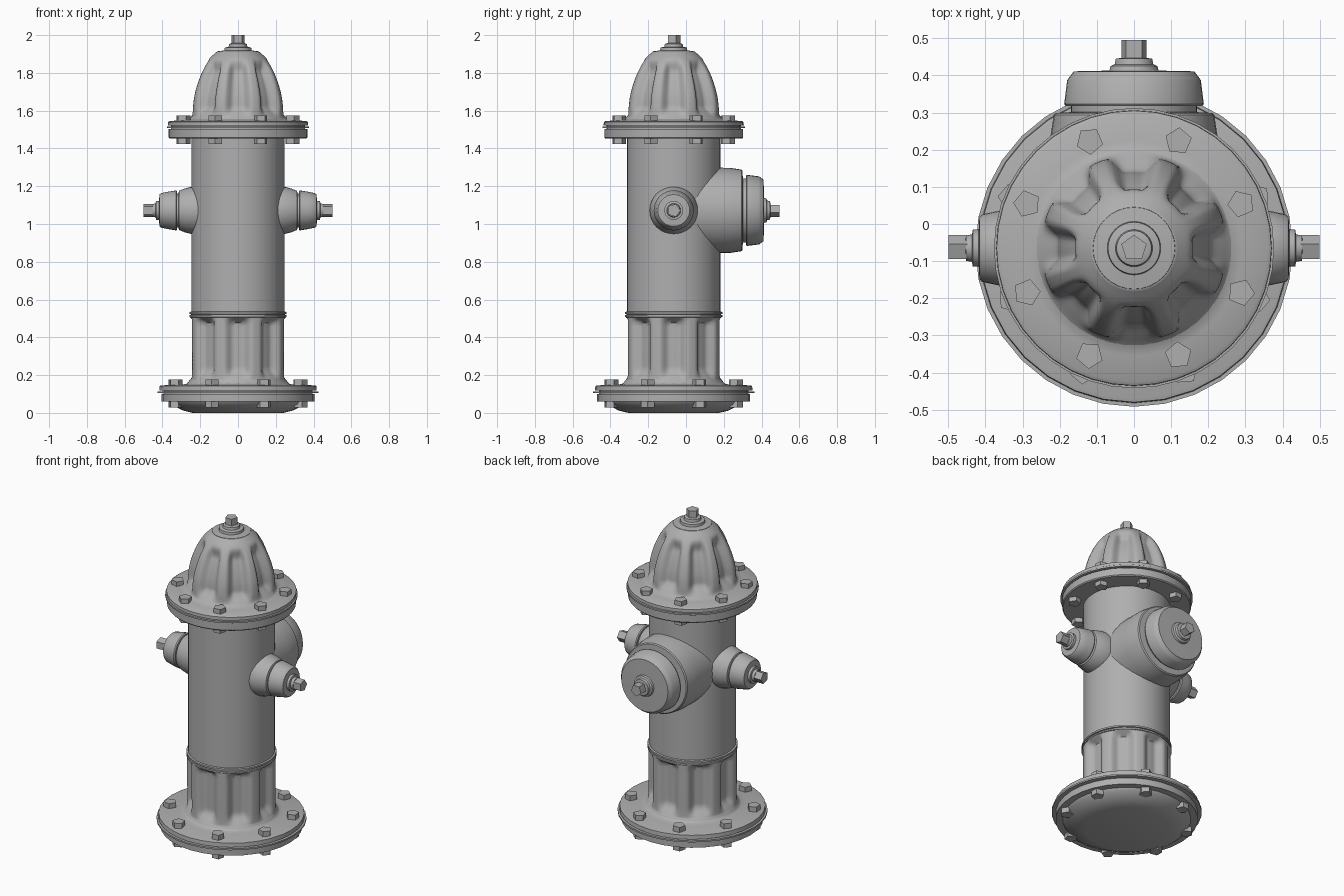
import bpy, bmesh, math
from mathutils import Matrix, Vector

if "Cube" in bpy.data.objects:
    bpy.data.objects.remove(bpy.data.objects["Cube"])

CY = -0.065   # y of the main barrel axis
NZ = 1.072    # height of the outlet axes

mat = bpy.data.materials.new("plain grey")
mat.diffuse_color = (0.43, 0.43, 0.43, 1)
mat.use_nodes = True
mat.node_tree.nodes["Principled BSDF"].inputs["Base Color"].default_value = mat.diffuse_color


def finish(bm, name, smooth=True, angle=32):
    bmesh.ops.recalc_face_normals(bm, faces=bm.faces)
    me = bpy.data.meshes.new(name)
    bm.to_mesh(me)
    bm.free()
    me.materials.append(mat)
    ob = bpy.data.objects.new(name, me)
    bpy.context.collection.objects.link(ob)
    if smooth:
        bpy.ops.object.select_all(action='DESELECT')
        ob.select_set(True)
        bpy.context.view_layer.objects.active = ob
        bpy.ops.object.shade_smooth_by_angle(angle=math.radians(angle))
    return ob


def lathe(name, prof, segs=32, mtx=None, carve=None, caps=(True, True), angle=32):
    """Revolve (radius, height) points about z; carve(angle, z) lowers the radius."""
    bm = bmesh.new()
    mtx = mtx or Matrix.Translation((0, CY, 0))
    rings = []
    for r, z in prof:
        ring = []
        for i in range(segs):
            a = 2 * math.pi * i / segs
            rr = r - (carve(a, z) if carve else 0)
            ring.append(bm.verts.new(mtx @ Vector((rr * math.cos(a), rr * math.sin(a), z))))
        rings.append(ring)
    for lo, hi in zip(rings, rings[1:]):
        for i in range(segs):
            j = (i + 1) % segs
            bm.faces.new((lo[i], lo[j], hi[j], hi[i]))
    if caps[0]:
        bm.faces.new(rings[0][::-1])
    if caps[1]:
        bm.faces.new(rings[-1])
    return finish(bm, name, angle=angle)


def smoothstep(t):
    t = max(0.0, min(1.0, t))
    return t * t * (3 - 2 * t)


def flutes(z0, z1, depth, half, fade0, fade1):
    """Eight vertical scoops with soft edges and faded ends."""
    def carve(a, z):
        d = abs((a + math.pi / 8) % (math.pi / 4) - math.pi / 8)
        side = smoothstep((half - d) / (half * 0.62))
        ends = smoothstep((z - z0) / fade0) * smoothstep((z1 - z) / fade1)
        return depth * side * ends
    return carve


def resample(pts, n):
    """Evenly subdivide a smooth profile with a Catmull-Rom spline."""
    out = []
    for k in range(len(pts) - 1):
        p = [Vector(pts[max(0, min(len(pts) - 1, k + o))]) for o in (-1, 0, 1, 2)]
        for i in range(n):
            t = i / n
            out.append(0.5 * (2 * p[1] + (p[2] - p[0]) * t
                              + (2 * p[0] - 5 * p[1] + 4 * p[2] - p[3]) * t * t
                              + (3 * p[1] - p[0] - 3 * p[2] + p[3]) * t ** 3))
    return out + [Vector(pts[-1])]


def bolt_ring(name, radius, spans):
    """Eight pentagonal bolts, heads above and nuts below a flange."""
    bm = bmesh.new()
    for k in range(8):
        a = math.radians(22.5 + 45 * k)
        for z0, z1 in spans:
            m = (Matrix.Translation((radius * math.cos(a), CY + radius * math.sin(a), (z0 + z1) / 2))
                 @ Matrix.Rotation(a, 4, 'Z'))
            bmesh.ops.create_cone(bm, cap_ends=True, segments=5, radius1=0.037,
                                  radius2=0.037, depth=z1 - z0, matrix=m)
    finish(bm, name, smooth=False)


def pentagon_nut(name, mtx, z0, z1, r=0.036):
    bm = bmesh.new()
    bmesh.ops.create_cone(bm, cap_ends=True, segments=5, radius1=r, radius2=r, depth=z1 - z0,
                          matrix=mtx @ Matrix.Translation((0, 0, (z0 + z1) / 2)))
    finish(bm, name, smooth=False)


# Base flange with bottom pan, middle gasket rim and fillet to the column
lathe("base_flange", [(0.24, 0), (0.29, 0.012), (0.355, 0.045), (0.365, 0.06), (0.405, 0.06),
                      (0.405, 0.1), (0.395, 0.1), (0.395, 0.104), (0.427, 0.104), (0.427, 0.114),
                      (0.395, 0.114), (0.395, 0.118), (0.417, 0.118), (0.415, 0.143),
                      (0.405, 0.146), (0.30, 0.148), (0.27, 0.155), (0.24, 0.17)])

# Fluted lower column
lower = resample([(0.275, 0.152), (0.26, 0.168), (0.254, 0.2), (0.254, 0.35), (0.254, 0.505)], 8)
lathe("fluted_column", lower, 128, carve=flutes(0.165, 0.508, 0.04, math.radians(17.5), 0.07, 0.035),
      angle=50)

# Band and barrel
lathe("column_band", [(0.25, 0.505), (0.257, 0.508), (0.257, 0.517), (0.25, 0.519),
                      (0.25, 0.522), (0.257, 0.524), (0.257, 0.534), (0.247, 0.537)])
lathe("barrel", [(0.247, 0.5), (0.247, 1.46)], 48)

# Upper flange
lathe("upper_flange", [(0.24, 1.452), (0.362, 1.452), (0.367, 1.458), (0.367, 1.502), (0.355, 1.502),
                       (0.355, 1.507), (0.377, 1.507), (0.377, 1.517), (0.355, 1.517),
                       (0.355, 1.521), (0.371, 1.521), (0.37, 1.54), (0.36, 1.546),
                       (0.29, 1.548), (0.262, 1.556), (0.24, 1.57)], 40)

# Fluted bonnet
dome = resample([(0.268, 1.55), (0.253, 1.57), (0.25, 1.62), (0.242, 1.68), (0.222, 1.75),
                 (0.194, 1.815), (0.158, 1.87), (0.112, 1.912)], 6)
lathe("bonnet", dome, 128, carve=flutes(1.555, 1.885, 0.045, math.radians(18), 0.07, 0.09), angle=50)
lathe("bonnet_top", [(0.112, 1.908), (0.11, 1.914), (0.072, 1.919), (0.07, 1.934), (0.05, 1.938),
                     (0.047, 1.953), (0.036, 1.957)])
axis = Matrix.Translation((0, CY, 0))
pentagon_nut("bonnet_nut", axis, 1.95, 2.0)

# Flange bolts
bolt_ring("base_bolts", 0.357, [(0.143, 0.178), (0.028, 0.062)])
bolt_ring("upper_bolts", 0.312, [(1.543, 1.575), (1.424, 1.455)])

# Two side outlets
for side, s in (("right", 1), ("left", -1)):
    m = Matrix.Translation((0, CY, NZ)) @ Matrix.Rotation(s * math.pi / 2, 4, 'Y')
    lathe(f"{side}_outlet_neck", [(0.128, 0.19), (0.127, 0.23), (0.123, 0.255), (0.115, 0.285),
                                  (0.104, 0.312), (0.09, 0.316), (0.09, 0.33)], mtx=m)
    lathe(f"{side}_outlet_cap", [(0.09, 0.322), (0.102, 0.322), (0.106, 0.328), (0.099, 0.37),
                                 (0.091, 0.408), (0.084, 0.416), (0.05, 0.418), (0.05, 0.434),
                                 (0.037, 0.436), (0.034, 0.452), (0.025, 0.454)], mtx=m)
    pentagon_nut(f"{side}_outlet_nut", m, 0.45, 0.5)

# Large rear outlet
m = Matrix.Translation((0, CY, NZ)) @ Matrix.Rotation(-math.pi / 2, 4, 'X')
lathe("rear_outlet_neck", [(0.226, 0.09), (0.226, 0.25), (0.225, 0.3), (0.216, 0.358),
                           (0.21, 0.364), (0.17, 0.366), (0.17, 0.39)], 40, mtx=m)
lathe("rear_outlet_cap", [(0.17, 0.382), (0.184, 0.382), (0.188, 0.388), (0.18, 0.452),
                          (0.176, 0.458), (0.162, 0.476), (0.066, 0.478), (0.063, 0.49),
                          (0.052, 0.495), (0.049, 0.51), (0.034, 0.512)], 40, mtx=m)
pentagon_nut("rear_outlet_nut", m, 0.508, 0.56)
